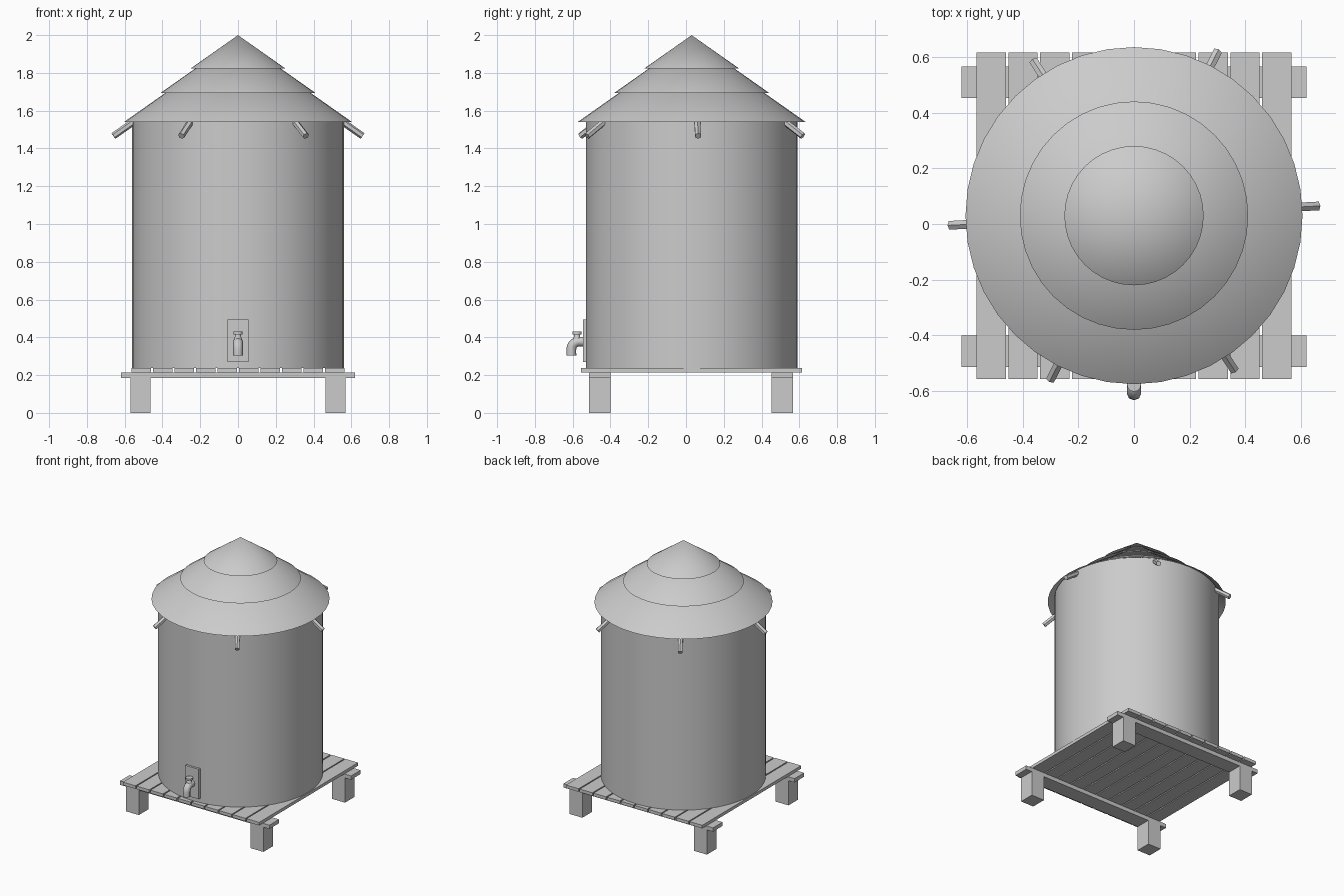
import bpy
import math
from mathutils import Vector

if "Cube" in bpy.data.objects:
    bpy.data.objects.remove(bpy.data.objects["Cube"])

CY = 0.03      # tank and platform centre in y
SLOPE = 0.703  # roof pitch


def box(name, x0, x1, y0, y1, z0, z1):
    bpy.ops.mesh.primitive_cube_add(size=1, location=((x0 + x1) / 2, (y0 + y1) / 2, (z0 + z1) / 2))
    o = bpy.context.object
    o.name = name
    o.scale = (x1 - x0, y1 - y0, z1 - z0)
    bpy.ops.object.transform_apply(location=False, rotation=False, scale=True)
    return o


def cone(name, r0, r1, z0, z1, y=CY, sides=32, fill='NGON'):
    bpy.ops.mesh.primitive_cone_add(vertices=sides, radius1=r0, radius2=r1, depth=z1 - z0,
                                    end_fill_type=fill, location=(0, y, (z0 + z1) / 2))
    o = bpy.context.object
    o.name = name
    bpy.ops.object.shade_smooth_by_angle(angle=math.radians(35))
    return o


def rod(name, a, b, r, sides):
    a, b = Vector(a), Vector(b)
    bpy.ops.mesh.primitive_cylinder_add(vertices=sides, radius=r, depth=(b - a).length, location=(a + b) / 2)
    o = bpy.context.object
    o.name = name
    o.rotation_mode = 'QUATERNION'
    o.rotation_quaternion = (b - a).to_track_quat('Z', 'Y')
    return o


# Platform: legs, two cross beams, ten slats
for side, y0 in (("front", -0.513), ("back", 0.453)):
    box(side + "_beam", -0.62, 0.62, y0, y0 + 0.113, 0.185, 0.214)
    for hand, x0 in (("left", -0.57), ("right", 0.463)):
        box(f"{side}_{hand}_leg", x0, x0 + 0.107, y0, y0 + 0.113, 0, 0.185)
for i in range(10):
    x0 = -0.565 + i * 0.1139
    box(f"slat_{i + 1}", x0, x0 + 0.105, -0.557, 0.615, 0.214, 0.237)

# Tank body, reaching up into the roof
cone("tank", 0.56, 0.56, 0.237, 1.563, sides=48)

# Three overlapping open roof tiers
for name, r, z in (("lower", 0.605, 1.539), ("middle", 0.41, 1.694), ("upper", 0.25, 1.824)):
    cone(name + "_roof", r, 0, z, z + r * SLOPE, sides=40, fill='NOTHING')

# Six rafters following the roof pitch, tips showing under the eaves
for i in range(6):
    a = math.radians(3 + 60 * i)
    ends = [(r * math.cos(a), CY + r * math.sin(a), 1.466 + (0.66 - r) * SLOPE) for r in (0.04, 0.66)]
    rod(f"rafter_{i + 1}", ends[0], ends[1], 0.018, 6)

# Tap: plate, bent spout, valve neck and handle
box("tap_plate", -0.056, 0.056, -0.545, -0.50, 0.27, 0.494)
path = [(-0.53, 0.377), (-0.567, 0.377)]
path += [(-0.567 - 0.04 * math.sin(t), 0.337 + 0.04 * math.cos(t))
         for t in (math.radians(18 * k) for k in range(1, 6))]
path += [(-0.607, 0.303)]
cu = bpy.data.curves.new("tap_spout", 'CURVE')
cu.dimensions = '3D'
cu.bevel_depth = 0.026
cu.bevel_resolution = 2
cu.use_fill_caps = True
sp = cu.splines.new('POLY')
sp.points.add(len(path) - 1)
for p, (y, z) in zip(sp.points, path):
    p.co = (0, y, z, 1)
spout = bpy.data.objects.new("tap_spout", cu)
bpy.context.collection.objects.link(spout)
bpy.ops.object.select_all(action='DESELECT')
spout.select_set(True)
bpy.context.view_layer.objects.active = spout
bpy.ops.object.convert(target='MESH')
bpy.ops.object.shade_smooth_by_angle(angle=math.radians(50))
cone("tap_neck", 0.022, 0.013, 0.385, 0.418, y=-0.577, sides=12)
cone("tap_handle", 0.025, 0.025, 0.416, 0.43, y=-0.577, sides=12)
